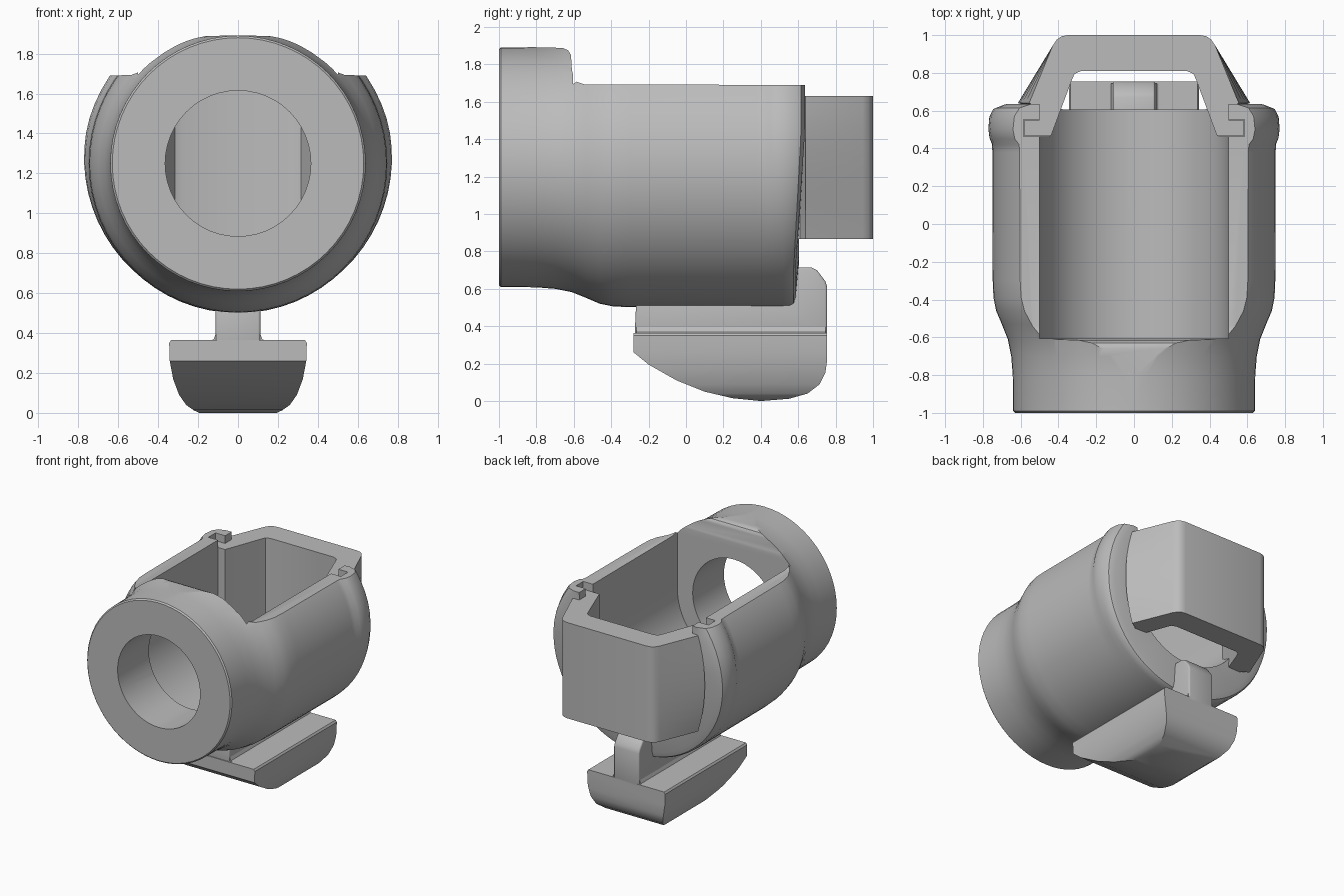
import bpy, bmesh, math

cube = bpy.data.objects.get("Cube")
if cube:
    bpy.data.objects.remove(cube, do_unlink=True)

grey = bpy.data.materials.new("plain_grey")
grey.use_nodes = True
grey.diffuse_color = (0.5, 0.5, 0.5, 1)
grey.node_tree.nodes["Principled BSDF"].inputs["Base Color"].default_value = (0.5, 0.5, 0.5, 1)

AXIS_Z = 1.25


def finish(name, bm):
    bmesh.ops.recalc_face_normals(bm, faces=bm.faces)
    mesh = bpy.data.meshes.new(name)
    bm.to_mesh(mesh)
    bm.free()
    mesh.materials.append(grey)
    obj = bpy.data.objects.new(name, mesh)
    bpy.context.collection.objects.link(obj)
    return obj


def loft(name, rings):
    """Skin closed rings of points and cap both ends."""
    bm = bmesh.new()
    loops = [[bm.verts.new(p) for p in ring] for ring in rings]
    n = len(loops[0])
    for a, b in zip(loops, loops[1:]):
        for i in range(n):
            j = (i + 1) % n
            bm.faces.new((a[i], a[j], b[j], b[i]))
    bm.faces.new(loops[0])
    bm.faces.new(loops[-1])
    return finish(name, bm)


def prism(name, pts, axis, lo, hi):
    place = {"x": lambda p, t: (t, p[0], p[1]),
             "y": lambda p, t: (p[0], t, p[1]),
             "z": lambda p, t: (p[0], p[1], t)}[axis]
    return loft(name, [[place(p, t) for p in pts] for t in (lo, hi)])


def mirrored(half):
    return half + [(-x, v) for x, v in reversed(half)]


def activate(obj):
    bpy.ops.object.select_all(action='DESELECT')
    obj.select_set(True)
    bpy.context.view_layer.objects.active = obj


def combine(obj, cutter, operation='DIFFERENCE'):
    activate(obj)
    mod = obj.modifiers.new("cut", 'BOOLEAN')
    mod.operation = operation
    mod.solver = 'EXACT'
    mod.object = cutter
    bpy.ops.object.modifier_apply(modifier=mod.name)
    bpy.data.objects.remove(cutter, do_unlink=True)


def smooth(obj, bevel=0.0):
    activate(obj)
    if bevel:
        mod = obj.modifiers.new("soft_edges", 'BEVEL')
        mod.width = bevel
        mod.segments = 3
        mod.limit_method = 'ANGLE'
        mod.angle_limit = math.radians(40)
        bpy.ops.object.modifier_apply(modifier=mod.name)
    bpy.ops.object.shade_smooth_by_angle(angle=math.radians(35))


# Barrel: front collar swelling into the main tube, with a lip on the sides
front = [(-1, .63), (-.99, .64), (-.8, .642), (-.7, .65), (-.61, .668), (-.53, .70),
         (-.46, .73), (-.39, .744), (-.3, .748), (.38, .75)]
plain_end = [(.43, .75), (.47, .75), (.52, .75), (.555, .748), (.575, .738), (.587, .70), (.605, .5)]
lip_end = [(.42, .752), (.45, .77), (.5, .778), (.57, .772), (.615, .75), (.635, .70), (.63, .5)]
SIDES = 64


def barrel_ring(a, b):
    ring = []
    for i in range(SIDES):
        t = 2 * math.pi * i / SIDES
        w = min(1, max(0, .75 + math.sin(t)))
        y, r = (p + (q - p) * w for p, q in zip(a, b))
        ring.append((r * math.cos(t), y, AXIS_Z + r * math.sin(t)))
    return ring


barrel = loft("barrel", [barrel_ring(p, p) for p in front] +
              [barrel_ring(a, b) for a, b in zip(plain_end, lip_end)])

# Open top with a rounded step behind the collar
step = [(-.95, 2.2), (-.95, 1.895), (-.66, 1.888), (-.63, 1.875), (-.615, 1.85), (-.61, 1.77),
        (-.6, 1.73), (-.58, 1.705), (-.54, 1.692), (.9, 1.69), (.9, 2.2)]
combine(barrel, prism("step_cutter", step, "x", -1, 1))

# U-shaped trough
trough = [(.5, 1.8)] + [(.5 * math.cos(t), AXIS_Z - .5 * math.sin(t))
                        for t in (math.pi * i / 32 for i in range(33))] + [(-.5, 1.8)]
combine(barrel, prism("trough_cutter", trough, "y", -.605, .9))

# Front bore
bore = [(.365 * math.cos(t), AXIS_Z + .365 * math.sin(t))
        for t in (2 * math.pi * i / 48 for i in range(48))]
combine(barrel, prism("bore_cutter", bore, "y", -1.2, -.5))

# Slots that hold the clip feet
for s in (-1, 1):
    slot = [(s * .45, .462), (s * .585, .462), (s * .585, .553), (s * .45, .553)]
    combine(barrel, prism("slot_cutter", slot, "z", .95, 1.9))
smooth(barrel)

# Rear clip: bent band with hooked feet, its sides bulging at mid height
clip_half = [(.35, 1), (.385, .993), (.41, .975), (.43, .945), (.555, .64), (.5, .61), (.5, .55),
             (.58, .55), (.58, .465), (.44, .465), (.33, .76), (.315, .795), (.28, .81)]
rings = []
for k in range(11):
    z = .865 + .765 * k / 10
    bulge = .06 * (1 - ((z - 1.2475) / .3825) ** 2)
    half = [(x + (bulge if x > .52 and y > .6 else 0), y) for x, y in clip_half]
    rings.append([(x, y, z) for x, y in mirrored(half)])
smooth(loft("rear_clip", rings))

# Foot: rounded cross-section trimmed by a boat-shaped side profile
section = mirrored([(.335, .365), (.345, .35), (.342, .26), (.325, .17), (.295, .09),
                    (.26, .04), (.22, .012), (.17, -.01)])
hull = [(-.28, .5), (-.28, .26), (-.2, .195), (-.05, .11), (.1, .05), (.25, .015), (.4, 0),
        (.55, .012), (.65, .04), (.715, .09), (.745, .15), (.755, .22), (.755, .5)]
foot = prism("foot", section, "y", -.6, 1.1)
combine(foot, prism("hull_cutter", hull, "x", -.6, .6), 'INTERSECT')
smooth(foot)

# Stem joining foot and barrel, rising behind the rear rim
stem_side = [(-.275, .34), (-.265, .56), (.48, .56), (.53, .715), (.67, .715), (.7, .7),
             (.745, .64), (.755, .61), (.755, .34)]
smooth(prism("stem", stem_side, "x", -.112, .112), .012)

# Small fillets along the root of the stem
for s, side in ((-1, "right"), (1, "left")):
    fillet = [(s * .1, .355), (s * .14, .36), (s * .122, .37), (s * .112, .395), (s * .1, .4)]
    smooth(prism(side + "_stem_fillet", fillet, "y", -.265, .745))
